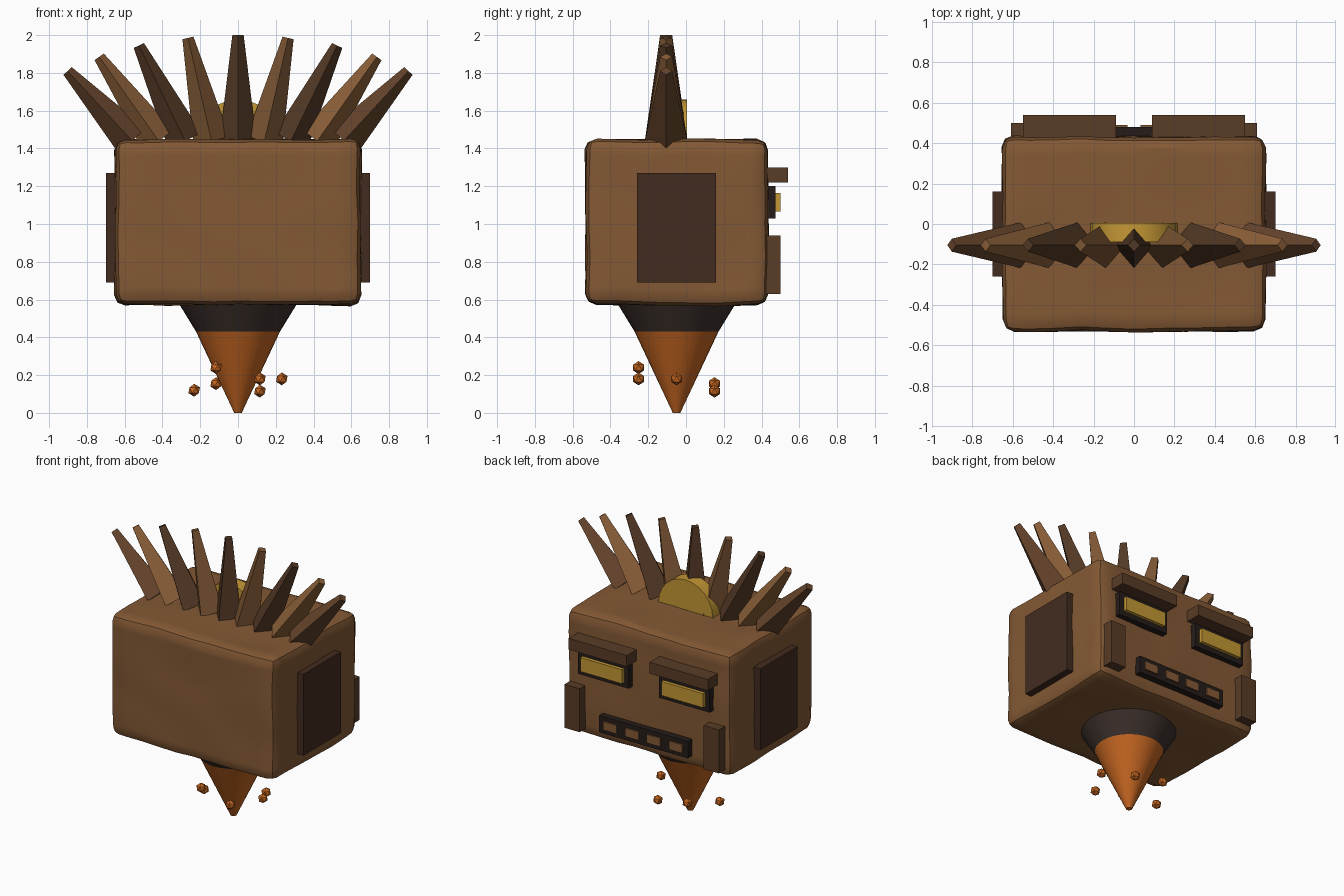
import bpy, bmesh, math
from mathutils import Vector, Matrix, noise

if "Cube" in bpy.data.objects:
    bpy.data.objects.remove(bpy.data.objects["Cube"])


def material(name, rgb):
    m = bpy.data.materials.new(name)
    m.diffuse_color = (*rgb, 1)
    m.use_nodes = True
    m.node_tree.nodes["Principled BSDF"].inputs["Base Color"].default_value = m.diffuse_color
    return m


WOOD = material("wood", (0.23, 0.10, 0.035))
DARK = material("dark_wood", (0.055, 0.025, 0.014))
BARK = material("bark", (0.10, 0.045, 0.02))
BLACK = material("black", (0.018, 0.012, 0.01))
COLLAR = material("collar", (0.045, 0.03, 0.025))
GOLD = material("gold", (0.55, 0.31, 0.035))
ORANGE = material("orange", (0.55, 0.13, 0.015))
SPIKES = [material("spike_%d" % i, c) for i, c in enumerate(
    [(0.085, 0.04, 0.018), (0.20, 0.09, 0.033), (0.085, 0.04, 0.018),
     (0.26, 0.115, 0.04), (0.13, 0.057, 0.024)])]


def finish(bm, name, mat, smooth=None):
    bmesh.ops.recalc_face_normals(bm, faces=bm.faces)
    me = bpy.data.meshes.new(name)
    bm.to_mesh(me)
    bm.free()
    me.materials.append(mat)
    ob = bpy.data.objects.new(name, me)
    bpy.context.collection.objects.link(ob)
    if smooth:
        bpy.ops.object.select_all(action='DESELECT')
        bpy.context.view_layer.objects.active = ob
        ob.select_set(True)
        bpy.ops.object.shade_smooth_by_angle(angle=math.radians(smooth))
    return ob


def box_bm(x, y, z):
    bm = bmesh.new()
    bmesh.ops.create_cube(bm, size=1)
    for v in bm.verts:
        v.co = Vector([(r[0] + r[1]) / 2 + c * (r[1] - r[0])
                       for c, r in zip(v.co, (x, y, z))])
    return bm


def box(name, x, y, z, mat):
    return finish(box_bm(x, y, z), name, mat)


def cone(name, z0, r0, z1, r1, mat, sides=32):
    bm = bmesh.new()
    bmesh.ops.create_cone(bm, cap_ends=True, segments=sides, radius1=r0, radius2=r1,
                          depth=z1 - z0,
                          matrix=Matrix.Translation((0, -0.05, (z0 + z1) / 2)))
    return finish(bm, name, mat, 30)


# Rounded block head with a slightly uneven surface
bm = box_bm((-0.65, 0.65), (-0.53, 0.433), (0.572, 1.447))
bmesh.ops.subdivide_edges(bm, edges=bm.edges[:], cuts=9, use_grid_fill=True)
sharp = [e for e in bm.edges if e.calc_face_angle(0) > 1]
bmesh.ops.bevel(bm, geom=sharp, offset=0.055, segments=2, profile=0.5, affect='EDGES')
for v in bm.verts:
    v.co += noise.noise_vector(v.co * 4) * 0.011
finish(bm, "head_block", WOOD, 25)

# Pieces mirrored left and right
for s, side in ((-1, "left"), (1, "right")):
    def pair(name, a, b, y, z, mat):
        box(side + "_" + name, sorted((s * a, s * b)), y, z, mat)
    pair("side_panel", 0.62, 0.70, (-0.26, 0.16), (0.69, 1.27), DARK)
    pair("brow", 0.09, 0.55, (0.41, 0.54), (1.22, 1.30), BARK)
    pair("eye_frame", 0.12, 0.52, (0.41, 0.475), (1.03, 1.20), BLACK)
    pair("eye", 0.155, 0.485, (0.45, 0.50), (1.065, 1.165), GOLD)
    pair("cheek_bar", 0.49, 0.61, (0.41, 0.50), (0.63, 0.94), BARK)
    for k, x in enumerate((0.085, 0.26)):
        pair("tooth_%d" % k, x - 0.053, x + 0.053, (0.45, 0.49), (0.69, 0.75), WOOD)
box("mouth_frame", (-0.35, 0.35), (0.41, 0.48), (0.66, 0.78), BLACK)

# Collar and pointed flame under the head
cone("collar", 0.43, 0.222, 0.59, 0.32, COLLAR)
cone("flame_cone", 0.0, 0.02, 0.43, 0.222, ORANGE)

# Embers circling the flame
for i, z in enumerate((0.18, 0.115, 0.155, 0.12, 0.24, 0.18)):
    a = math.radians(60 * i)
    bm = bmesh.new()
    bmesh.ops.create_icosphere(bm, subdivisions=1, radius=0.034, matrix=Matrix.Translation(
        (0.232 * math.cos(a), -0.05 + 0.232 * math.sin(a), z)))
    finish(bm, "ember_%d" % i, ORANGE)

# Gold half disc behind the crest
bm = bmesh.new()
arc = [(0.215 * math.cos(math.pi * i / 12), 1.445 + 0.215 * math.sin(math.pi * i / 12))
       for i in range(13)]
face = bm.faces.new([bm.verts.new((x, 0.005, z)) for x, z in arc])
ext = bmesh.ops.extrude_face_region(bm, geom=[face], use_keep_orig=True)
for v in ext["geom"]:
    if isinstance(v, bmesh.types.BMVert):
        v.co.y = -0.09
finish(bm, "crest_disc", GOLD, 40)

# Fan of tapered diamond spikes
TIPS = [(0.0, 2.0), (0.265, 1.985), (0.525, 1.945), (0.735, 1.885), (0.902, 1.81)]
for i in range(-4, 5):
    tx, tz = TIPS[abs(i)]
    base = Vector((0.14 * i, -0.105, 1.44))
    tip = Vector((math.copysign(tx, i), -0.105, tz))
    d = (tip - base).normalized()
    across = Vector((d.z, 0, -d.x))
    deep = Vector((0, 1, 0))
    bm = bmesh.new()
    rings = [[bm.verts.new(c + o) for o in (across * w, deep * h, -across * w, -deep * h)]
             for c, w, h in ((base, 0.098, 0.113), (tip, 0.03, 0.032))]
    for k in range(4):
        n = (k + 1) % 4
        bm.faces.new((rings[0][k], rings[0][n], rings[1][n], rings[1][k]))
    for r in rings:
        bm.faces.new(r)
    finish(bm, "crest_spike_%d" % (i + 4), SPIKES[abs(i)])
